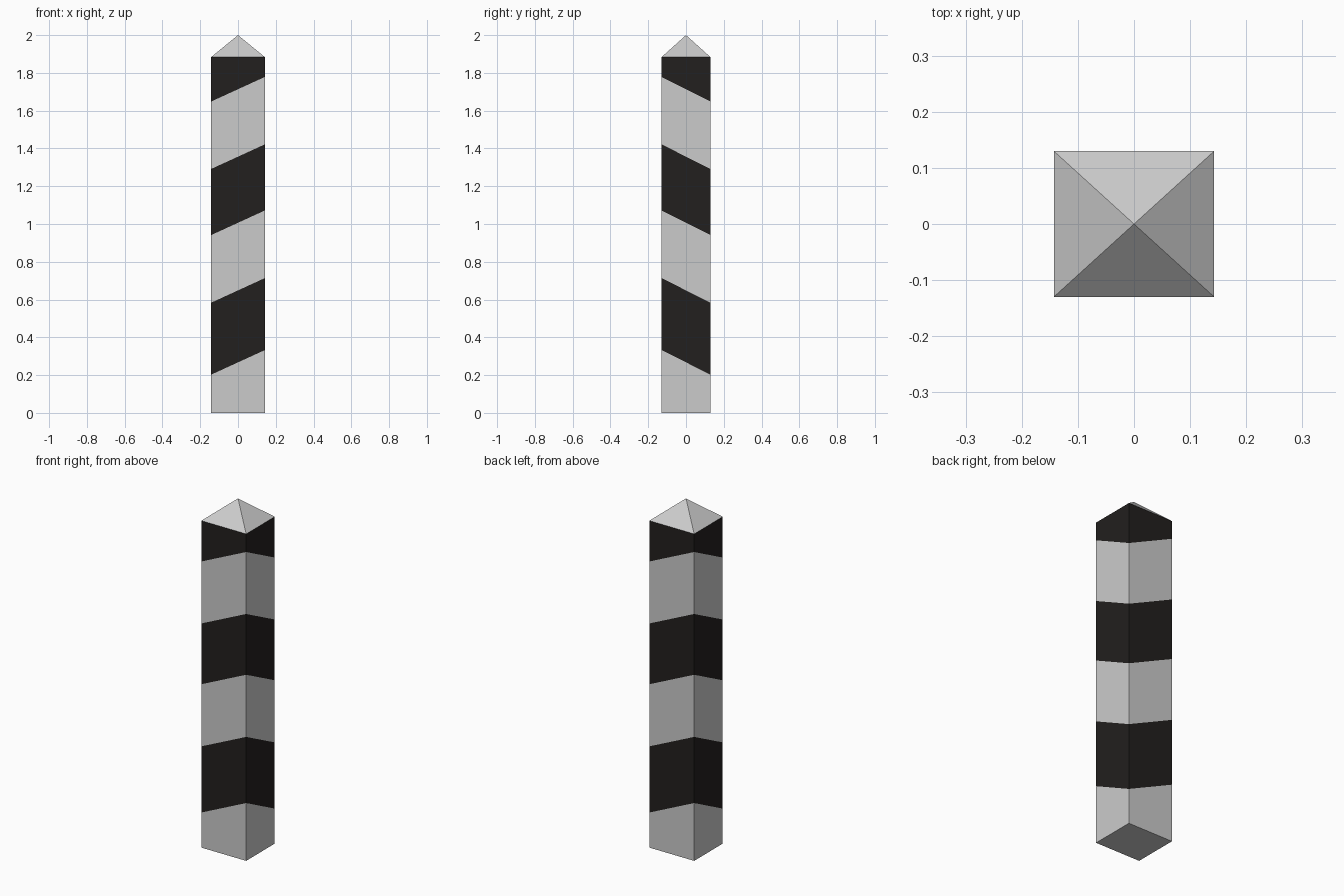
import bpy, bmesh

if "Cube" in bpy.data.objects:
    bpy.data.objects.remove(bpy.data.objects["Cube"])

HX, HY = 0.143, 0.13        # half width and half depth
SHAFT_TOP, APEX = 1.883, 2.0
SLANT = 0.131               # rise of a stripe edge across one side


def material(name, rgb):
    mat = bpy.data.materials.new(name)
    mat.diffuse_color = (*rgb, 1.0)
    mat.use_nodes = True
    mat.node_tree.nodes["Principled BSDF"].inputs["Base Color"].default_value = mat.diffuse_color
    return mat


bm = bmesh.new()


def ring(z, slant=0.0):
    """Four corners; the front-right and back-left ones are raised by slant."""
    corners = [(-HX, -HY, 0), (HX, -HY, 1), (HX, HY, 0), (-HX, HY, 1)]
    return [bm.verts.new((x, y, z + up * slant)) for x, y, up in corners]


# Shaft: zigzag stripe edges between a flat bottom and a flat top
rings = [ring(0.0)]
rings += [ring(z, SLANT) for z in (0.202, 0.583, 0.941, 1.291, 1.648)]
rings.append(ring(SHAFT_TOP))
for band, (low, high) in enumerate(zip(rings, rings[1:])):
    for i in range(4):
        j = (i + 1) % 4
        face = bm.faces.new((low[i], low[j], high[j], high[i]))
        face.material_index = band % 2
bm.faces.new(reversed(rings[0]))

# Pyramid cap
tip = bm.verts.new((0, 0, APEX))
top = rings[-1]
for i in range(4):
    bm.faces.new((top[i], top[(i + 1) % 4], tip))

mesh = bpy.data.meshes.new("striped_post")
bm.to_mesh(mesh)
bm.free()
mesh.materials.append(material("light_paint", (0.8, 0.8, 0.8)))
mesh.materials.append(material("dark_paint", (0.016, 0.014, 0.013)))
post = bpy.data.objects.new("striped_post", mesh)
bpy.context.collection.objects.link(post)
